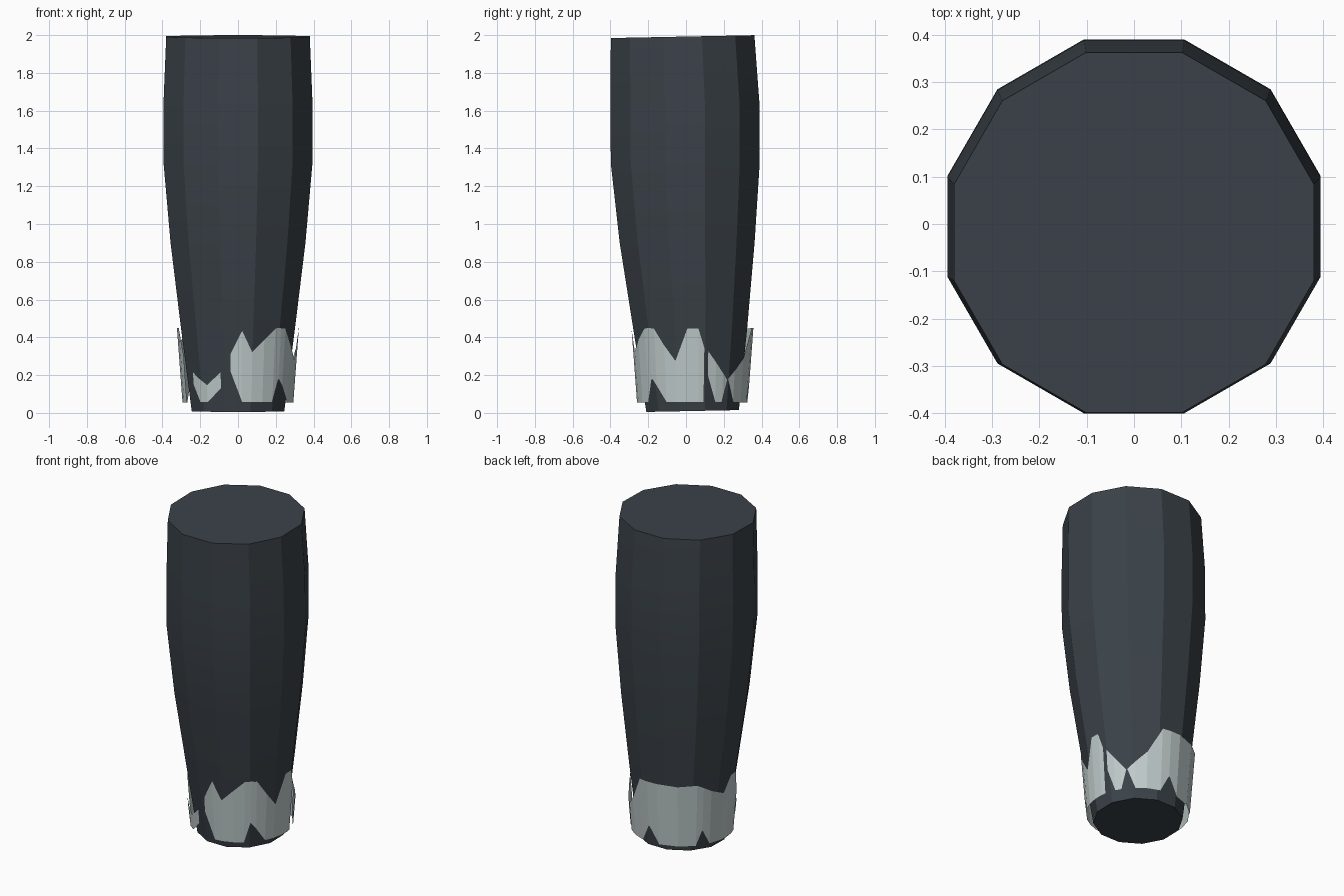
import bpy, bmesh, math

if "Cube" in bpy.data.objects:
    bpy.data.objects.remove(bpy.data.objects["Cube"])


def material(name, rgb):
    m = bpy.data.materials.new(name)
    m.diffuse_color = (*rgb, 1)
    m.use_nodes = True
    m.node_tree.nodes["Principled BSDF"].inputs["Base Color"].default_value = m.diffuse_color
    return m


def finish(bm, name, mat):
    me = bpy.data.meshes.new(name)
    bm.to_mesh(me)
    bm.free()
    me.materials.append(mat)
    ob = bpy.data.objects.new(name, me)
    bpy.context.collection.objects.link(ob)
    return ob


dark = material("charcoal", (0.043, 0.054, 0.065))
pale = material("pale grey", (0.52, 0.59, 0.59))

# tapered twelve-sided body: height, flat half-width, y centre, tilt of ring
RINGS = [(0.01, 0.245, 0.035, 0.02), (0.45, 0.302, 0.022, 0.0), (0.9, 0.357, 0.006, 0.0),
         (1.32, 0.394, -0.004, 0.0), (1.65, 0.394, -0.006, 0.0), (1.992, 0.38, -0.018, 0.02)]
bm = bmesh.new()
loops = []
for z, a, yc, tilt in RINGS:
    r = a / math.cos(math.pi / 12)
    ring = []
    for i in range(12):
        t = math.radians(15 + 30 * i)
        y = r * math.sin(t)
        ring.append(bm.verts.new((r * math.cos(t), yc + y, z + tilt * y)))
    loops.append(ring)
for lo, hi in zip(loops, loops[1:]):
    for i in range(12):
        j = (i + 1) % 12
        bm.faces.new((lo[i], lo[j], hi[j], hi[i]))
bm.faces.new(loops[0][::-1])
bm.faces.new(loops[-1])
body = finish(bm, "tapered_body", dark)
bpy.context.view_layer.objects.active = body
body.select_set(True)
bpy.ops.object.shade_smooth_by_angle(angle=math.radians(15))


# jagged cuff pieces: (angle from the front towards +x, bottom z, top z)
def cuff(name, columns):
    bm = bmesh.new()

    def point(deg, z):
        t = math.radians(deg)
        r = 0.294 + 0.075 * (z - 0.055)
        return bm.verts.new((r * math.sin(t), 0.034 - r * math.cos(t), z))

    cols = [(point(d, b), point(d, t)) for d, b, t in columns]
    for (b0, t0), (b1, t1) in zip(cols, cols[1:]):
        bm.faces.new((b0, b1, t1))
        bm.faces.new((b0, t1, t0))
    return finish(bm, name, pale)


cuff("cuff_front_right", [(-8, 0.22, 0.31), (4, 0.055, 0.44), (14, 0.055, 0.325),
                          (26, 0.055, 0.39), (38, 0.055, 0.45), (45, 0.18, 0.45),
                          (51, 0.14, 0.45), (62, 0.055, 0.36), (73, 0.055, 0.28),
                          (85, 0.055, 0.45), (96, 0.055, 0.45), (102, 0.055, 0.345)])
cuff("cuff_back", [(105, 0.2, 0.335), (114, 0.055, 0.27), (122, 0.055, 0.215),
                   (128, 0.18, 0.175), (137, 0.055, 0.225), (150, 0.055, 0.29),
                   (166, 0.055, 0.45), (176, 0.16, 0.45), (188, 0.055, 0.45),
                   (210, 0.055, 0.445), (230, 0.055, 0.45), (237, 0.15, 0.43),
                   (246, 0.055, 0.4), (262, 0.055, 0.36), (272, 0.055, 0.45),
                   (284, 0.055, 0.45), (293, 0.055, 0.3)])
cuff("cuff_front_left", [(-52, 0.15, 0.22), (-43, 0.055, 0.185), (-33, 0.055, 0.15),
                         (-17, 0.13, 0.22)])
